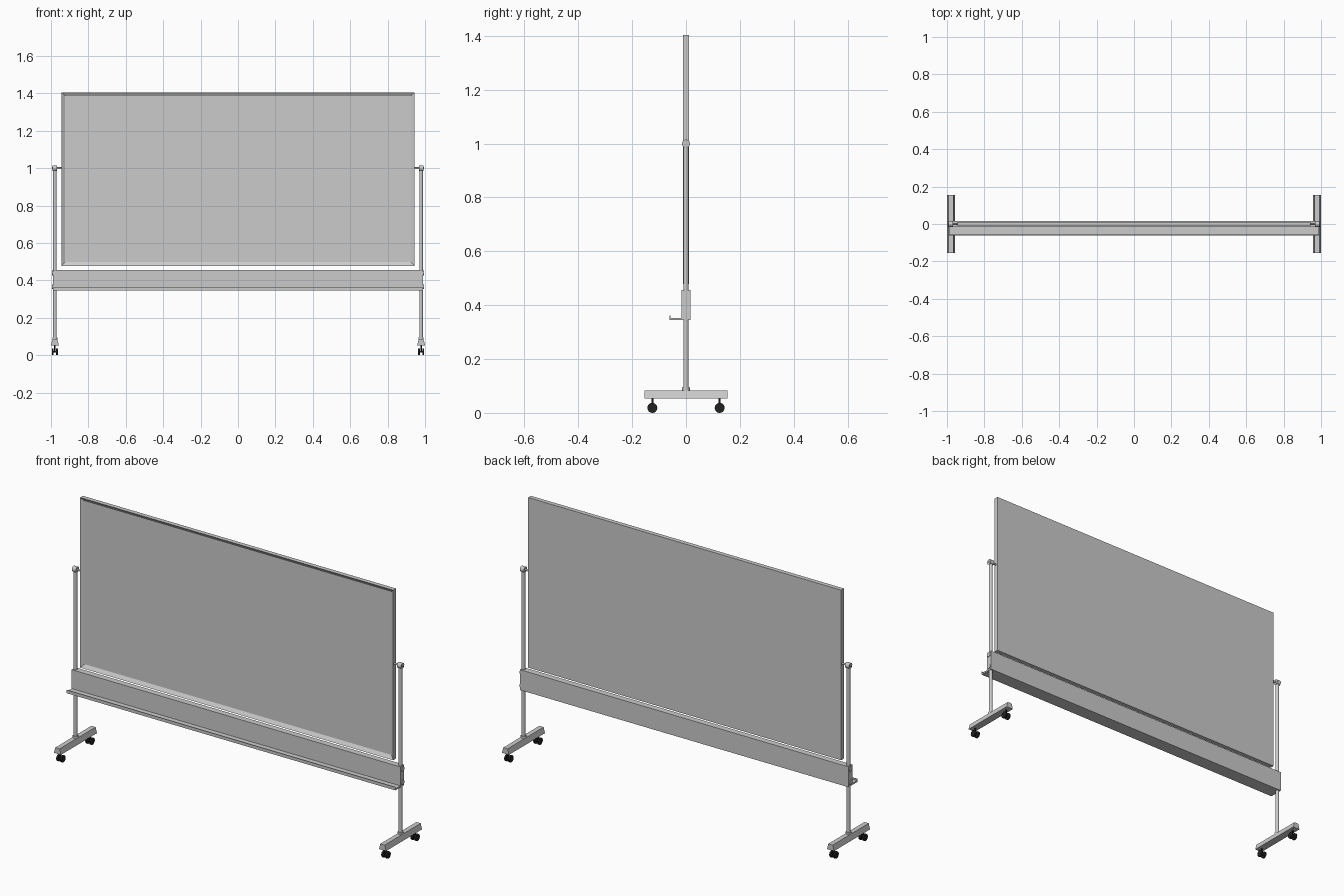
import bpy, bmesh, math
from mathutils import Vector

if "Cube" in bpy.data.objects:
    bpy.data.objects.remove(bpy.data.objects["Cube"])


def make(name, bm, smooth=False):
    bmesh.ops.recalc_face_normals(bm, faces=bm.faces)
    me = bpy.data.meshes.new(name)
    bm.to_mesh(me)
    bm.free()
    ob = bpy.data.objects.new(name, me)
    bpy.context.collection.objects.link(ob)
    if smooth:
        bpy.ops.object.select_all(action='DESELECT')
        ob.select_set(True)
        bpy.context.view_layer.objects.active = ob
        bpy.ops.object.shade_smooth_by_angle(angle=math.radians(35))
    return ob


def extrude(name, pts, vec):
    """Extrude a closed planar outline along a vector."""
    bm = bmesh.new()
    f = bm.faces.new([bm.verts.new(p) for p in pts])
    new = bmesh.ops.extrude_face_region(bm, geom=[f])['geom']
    # keep the starting cap so the solid is closed
    if not f.is_valid or len(bm.faces) < len(pts) + 2:
        bm.faces.new([v for v in bm.verts if v not in new])
    bmesh.ops.translate(bm, vec=vec, verts=[g for g in new if isinstance(g, bmesh.types.BMVert)])
    return make(name, bm)


def box(name, lo, hi):
    bm = bmesh.new()
    bmesh.ops.create_cube(bm, size=1)
    lo, hi = Vector(lo), Vector(hi)
    for v in bm.verts:
        v.co = Vector((v.co[i] + 0.5) * (hi[i] - lo[i]) + lo[i] for i in range(3))
    return make(name, bm)


def cyl(name, a, b, r, seg=24):
    a, b = Vector(a), Vector(b)
    bm = bmesh.new()
    bmesh.ops.create_cone(bm, cap_ends=True, segments=seg, radius1=r, radius2=r, depth=(b - a).length)
    rot = Vector((0, 0, 1)).rotation_difference(b - a).to_matrix()
    bmesh.ops.rotate(bm, matrix=rot, verts=bm.verts)
    bmesh.ops.translate(bm, vec=(a + b) / 2, verts=bm.verts)
    return make(name, bm, True)


# board: one slab with its front face inset and pushed back to form the frame
board = box("board", (-0.943, -0.012, 0.478), (0.943, 0.012, 1.404))
bm = bmesh.new()
bm.from_mesh(board.data)
bm.faces.ensure_lookup_table()
front = min(bm.faces, key=lambda f: f.calc_center_median().y)
bmesh.ops.inset_region(bm, faces=[front], thickness=0.027)
bmesh.ops.translate(bm, vec=(0, 0.012, 0), verts=front.verts)
bm.to_mesh(board.data)
bm.free()

# lower rail and pen tray with a raised lip
box("cross_rail", (-0.99, -0.017, 0.345), (0.99, 0.016, 0.456))
tray = [(-0.015, 0.345), (-0.061, 0.345), (-0.061, 0.362), (-0.057, 0.362), (-0.057, 0.353), (-0.015, 0.353)]
bm = bmesh.new()
ends = [[bm.verts.new((x, y, z)) for y, z in tray] for x in (-0.99, 0.99)]
for e in ends:
    bm.faces.new(e)
for i in range(len(tray)):
    j = (i + 1) % len(tray)
    bm.faces.new((ends[0][i], ends[0][j], ends[1][j], ends[1][i]))
make("pen_tray", bm)

black = bpy.data.materials.new("black_rubber")
black.diffuse_color = (0.015, 0.015, 0.015, 1)
black.use_nodes = True
black.node_tree.nodes["Principled BSDF"].inputs["Base Color"].default_value = black.diffuse_color

for s, side in ((-1, "left"), (1, "right")):
    x = s * 0.979
    # upright with pivot head and pin
    cyl(side + "_post", (x, 0, 0.055), (x, 0, 1.005), 0.0095)
    cyl(side + "_pivot_head", (x - 0.012, 0, 1.0), (x + 0.012, 0, 1.0), 0.015)
    cyl(side + "_pivot_pin", (s * 0.93, 0, 1.0), (s * 0.995, 0, 1.0), 0.005, 16)
    cyl(side + "_post_collar", (x, 0, 0.08), (x, 0, 0.094), 0.014)
    # bolts at the rail ends
    for z, n in ((0.366, "lower"), (0.439, "upper")):
        cyl(f"{side}_{n}_bolt", (s * 0.98, 0, z), (s * 0.994, 0, z), 0.013)
    # foot bar, tapering towards its top
    bm = bmesh.new()
    prof = [(-0.021, 0.053), (0.021, 0.053), (0.013, 0.084), (-0.013, 0.084)]
    e = [[bm.verts.new((x + px, y, z)) for px, z in prof] for y in (-0.155, 0.155)]
    for f in e:
        bm.faces.new(f)
    for i in range(4):
        j = (i + 1) % 4
        bm.faces.new((e[0][i], e[0][j], e[1][j], e[1][i]))
    make(side + "_foot", bm)
    # twin-wheel casters
    for y, n in ((-0.125, "front"), (0.125, "back")):
        tag = f"{side}_{n}_caster"
        parts = [cyl(tag + "_stem", (x, y, 0.018), (x, y, 0.055), 0.004, 12),
                 cyl(tag + "_axle", (x - 0.014, y, 0.0185), (x + 0.014, y, 0.0185), 0.005, 12)]
        for w in (-1, 1):
            parts.append(cyl(f"{tag}_wheel_{'inner' if w * s < 0 else 'outer'}",
                             (x + w * 0.007, y, 0.0185), (x + w * 0.016, y, 0.0185), 0.0185))
        for p in parts:
            p.data.materials.append(black)
